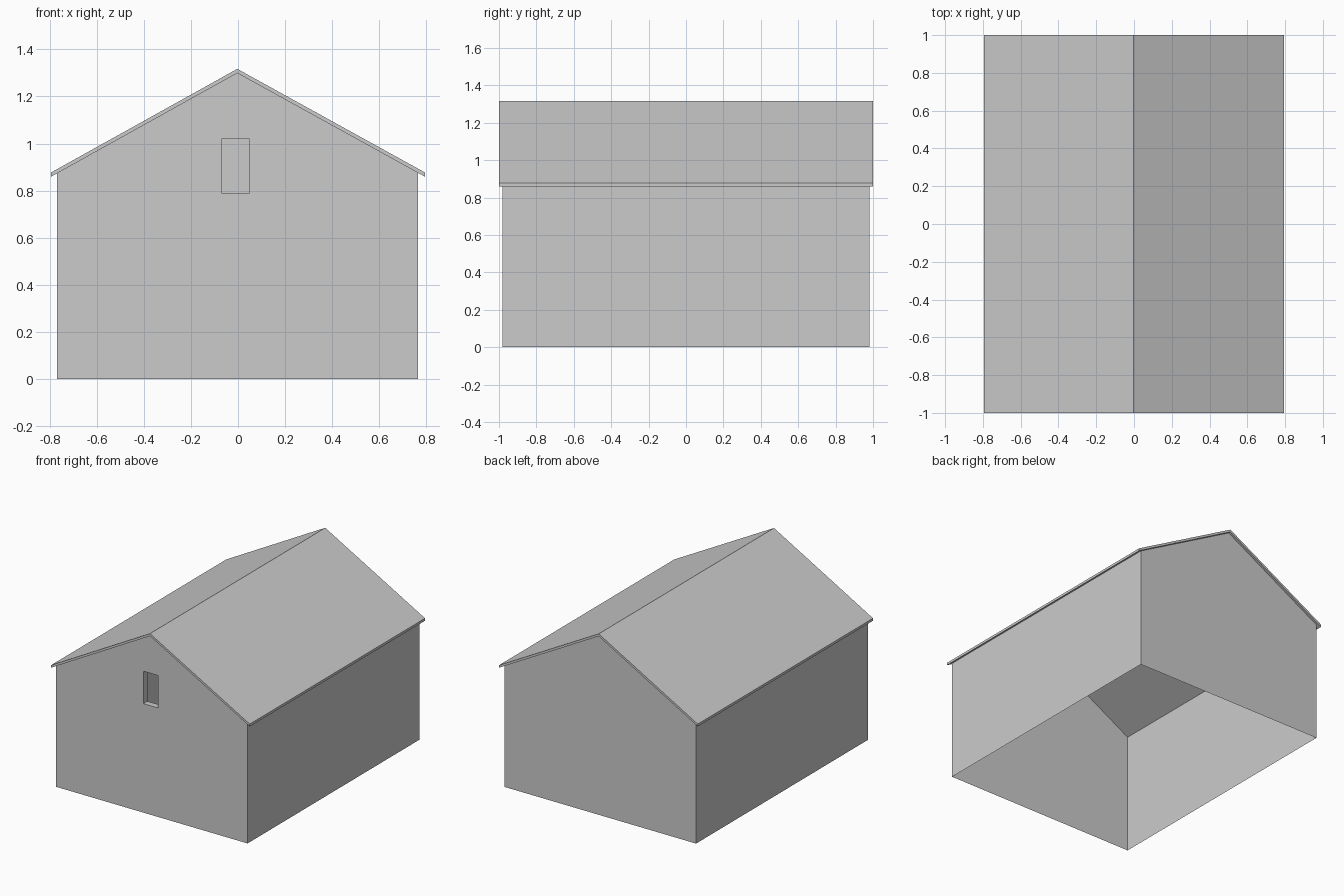
import bpy, bmesh
from mathutils import Vector

if "Cube" in bpy.data.objects:
    bpy.data.objects.remove(bpy.data.objects["Cube"])

RIDGE_X = -0.003
# Gable outline (x, z), meeting the underside of the roof
GABLE = [(-0.768, 0), (0.764, 0), (0.764, 0.876), (RIDGE_X, 1.299), (-0.768, 0.874)]
# Roof cross-section (x, z)
ROOF = [(-0.794, 0.859), (RIDGE_X, 1.299), (0.794, 0.859),
        (0.794, 0.877), (RIDGE_X, 1.317), (-0.794, 0.877)]
WINDOW = [(-0.068, 0.787), (0.047, 0.787), (0.047, 1.021), (-0.068, 1.021)]
FRONT, BACK = -0.982, 0.982
REVEAL = 0.045


def finish(bm, name):
    mesh = bpy.data.meshes.new(name)
    bm.to_mesh(mesh)
    bm.free()
    obj = bpy.data.objects.new(name, mesh)
    bpy.context.collection.objects.link(obj)
    return obj


def ring(bm, profile, y):
    return [bm.verts.new((x, y, z)) for x, z in profile]


def loop_edges(bm, verts):
    return [bm.edges.new((v, verts[i - 1])) for i, v in enumerate(verts)]


def quad(bm, a, b, i):
    j = (i + 1) % len(a)
    return bm.faces.new((a[i], a[j], b[j], b[i]))


# Walls: thin open-bottomed shell with a window opening in the front gable
bm = bmesh.new()
front, back = ring(bm, GABLE, FRONT), ring(bm, GABLE, BACK)
hole = ring(bm, WINDOW, FRONT)
edges = loop_edges(bm, front) + loop_edges(bm, hole)
bmesh.ops.triangle_fill(bm, edges=edges, use_beauty=True, normal=Vector((0, -1, 0)))
bm.faces.new(back[::-1])
for i in (1, 4):  # right and left side walls
    quad(bm, front, back, i)
bmesh.ops.recalc_face_normals(bm, faces=bm.faces)
bm.faces.ensure_lookup_table()
if sum((f.normal.y * f.calc_center_median().y for f in bm.faces)) < 0:
    bmesh.ops.reverse_faces(bm, faces=bm.faces)
finish(bm, "walls")

# Window reveal: short sleeve running inward from the opening
bm = bmesh.new()
outer, inner = ring(bm, WINDOW, FRONT), ring(bm, WINDOW, FRONT + REVEAL)
for i in range(4):
    f = quad(bm, outer, inner, i)
    f.normal_update()
    to_centre = Vector((-0.01, f.calc_center_median().y, 0.904)) - f.calc_center_median()
    if f.normal.dot(to_centre) < 0:
        f.normal_flip()
finish(bm, "window_reveal")

# Roof: thin folded slab overhanging the walls
bm = bmesh.new()
front, back = ring(bm, ROOF, -1), ring(bm, ROOF, 1)
for i in range(6):
    quad(bm, front, back, i)
for r in (front, back):  # end caps, one quad per slope
    bm.faces.new((r[0], r[1], r[4], r[5]))
    bm.faces.new((r[1], r[2], r[3], r[4]))
bmesh.ops.recalc_face_normals(bm, faces=bm.faces)
finish(bm, "roof")
